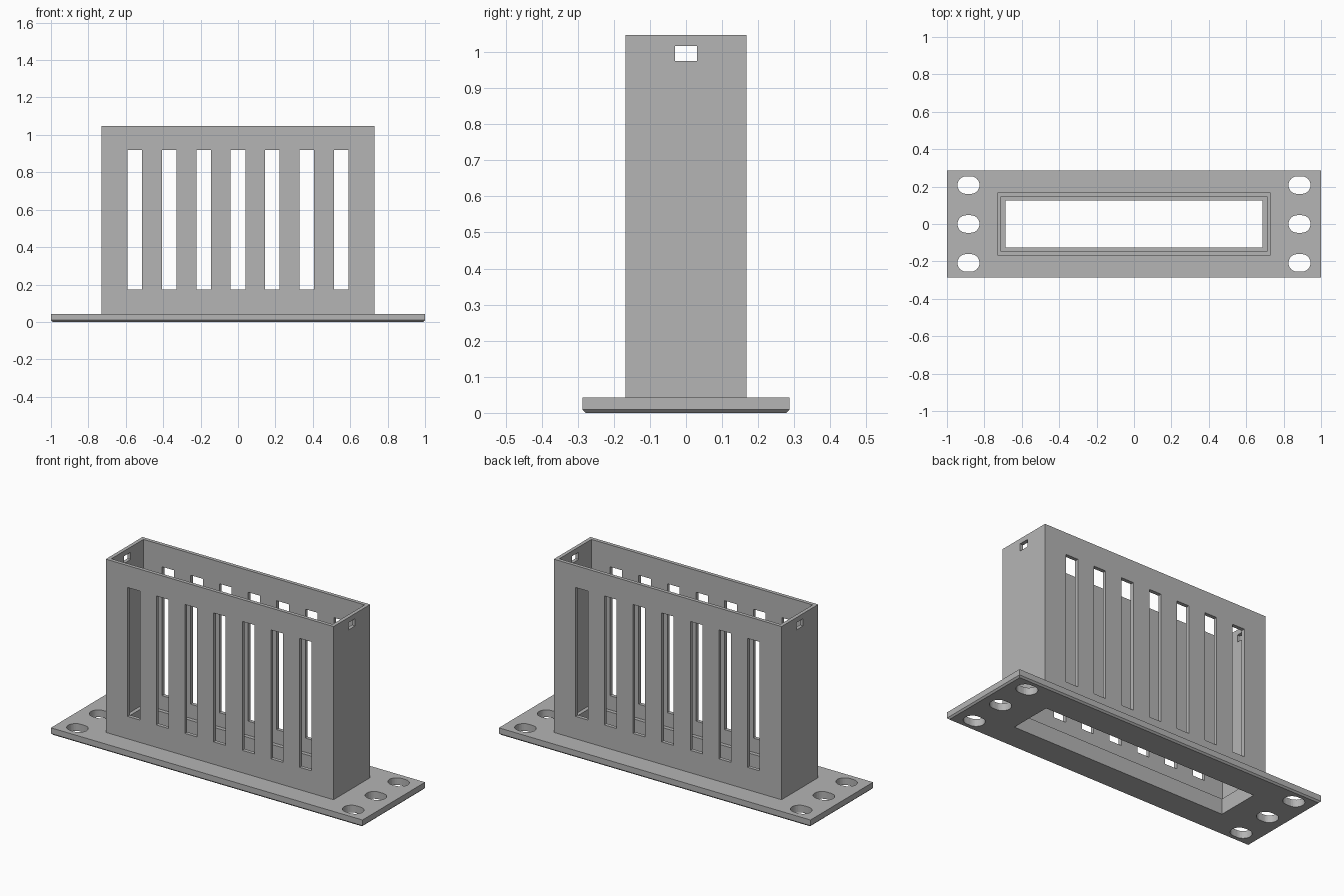
import bpy
import bmesh
import math

cube = bpy.data.objects.get("Cube")
if cube:
    bpy.data.objects.remove(cube, do_unlink=True)

grey = bpy.data.materials.new("plain grey")
grey.use_nodes = True
GREY = (0.46, 0.46, 0.46, 1)
grey.diffuse_color = GREY
grey.node_tree.nodes["Principled BSDF"].inputs["Base Color"].default_value = GREY


def prism(name, outline, low, high):
    """Upright prism over an outline of (x, y) points."""
    bm = bmesh.new()
    base = bm.faces.new([bm.verts.new((x, y, low)) for x, y in outline])
    side = bmesh.ops.extrude_face_region(bm, geom=[base])
    tops = [v for v in side["geom"] if isinstance(v, bmesh.types.BMVert)]
    bmesh.ops.translate(bm, verts=tops, vec=(0, 0, high - low))
    bmesh.ops.recalc_face_normals(bm, faces=bm.faces)
    mesh = bpy.data.meshes.new(name)
    bm.to_mesh(mesh)
    bm.free()
    mesh.materials.append(grey)
    obj = bpy.data.objects.new(name, mesh)
    bpy.context.collection.objects.link(obj)
    return obj


def block(name, half_x, half_y, low, high, x=0):
    outline = [(x + sx * half_x, sy * half_y)
               for sx, sy in ((-1, -1), (1, -1), (1, 1), (-1, 1))]
    return prism(name, outline, low, high)


def oval(cx, cy, radius, half_flat, steps=16):
    """Outline of a slotted hole, long in x."""
    points = []
    for sign in (1, -1):
        for i in range(steps + 1):
            a = math.pi * (i / steps - 0.5)
            points.append((cx + sign * (half_flat + radius * math.cos(a)),
                           cy + sign * radius * math.sin(a)))
    return points


def cut(target, cutter):
    cutter.hide_render = True
    mod = target.modifiers.new("cut", 'BOOLEAN')
    mod.operation = 'DIFFERENCE'
    mod.solver = 'EXACT'
    mod.object = cutter
    bpy.context.view_layer.objects.active = target
    bpy.ops.object.modifier_apply(modifier=mod.name)
    bpy.data.objects.remove(cutter, do_unlink=True)


PLATE = 0.042
TOP = 1.047
LEDGE = 0.09
OPENING = (0.688, 0.125)

# Mounting plate with a chamfered lower rim
plate = block("mounting_plate", 1, 0.287, 0, PLATE)
bm = bmesh.new()
bm.from_mesh(plate.data)
rim = [e for e in bm.edges if all(v.co.z < 0.001 for v in e.verts)]
bmesh.ops.bevel(bm, geom=rim, offset=0.009, segments=1, affect='EDGES')
bm.to_mesh(plate.data)
bm.free()

# Central opening and slotted screw holes
cut(plate, block("opening_cutter", *OPENING, -0.1, 0.2))
for side in (-1, 1):
    for row in (-1, 0, 1):
        hole = oval(side * 0.885, row * 0.208, 0.047, 0.012)
        cut(plate, prism("screw_hole_cutter", hole, -0.1, 0.2))

# Open-topped housing with an inner support ledge
housing = block("vented_housing", 0.731, 0.168, PLATE, TOP)
cut(housing, block("pocket_cutter", 0.71, 0.147, LEDGE, TOP + 0.1))
cut(housing, block("lower_opening_cutter", *OPENING, 0, LEDGE + 0.1))

# Vent slots through the front and back walls
for i in range(-3, 4):
    cut(housing, block("vent_cutter", 0.039, 0.3, 0.172, 0.92, x=i * 0.184))

# Small rectangular window through both end walls
cut(housing, block("end_window_cutter", 0.9, 0.03, 0.975, 1.017))
